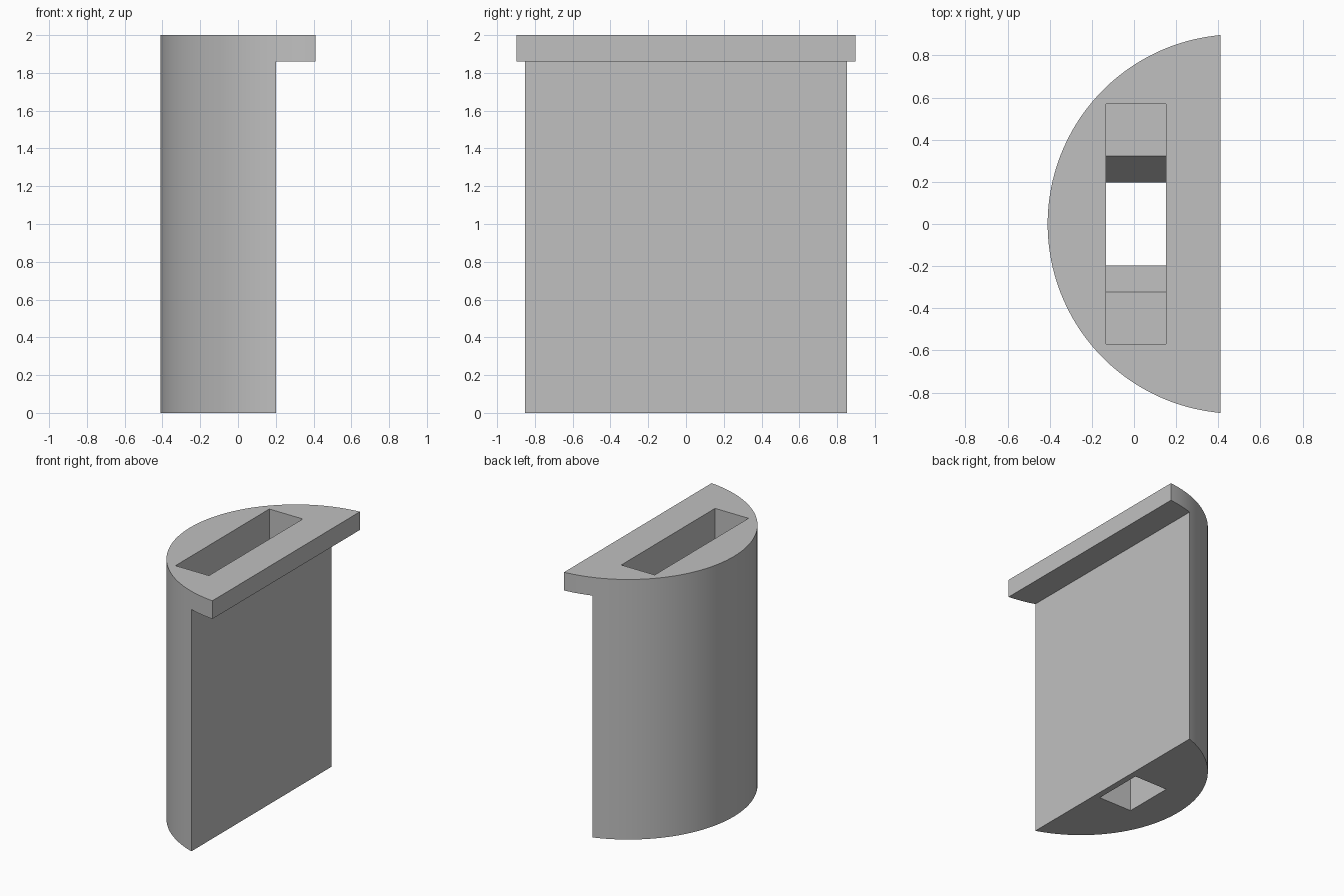
import bpy, bmesh
from math import asin, cos, sin
from mathutils import Vector

cube = bpy.data.objects.get("Cube")
if cube:
    bpy.data.objects.remove(cube, do_unlink=True)

HEIGHT, RADIUS, CENTRE_X = 2.0, 0.9, 0.49
FLAT_X, BODY_X, LIP_Z = 0.41, 0.2, 1.86
LEDGE_Z, SLOPE = 1.05, 0.2

grey = bpy.data.materials.new("light_grey")
grey.use_nodes = True
grey.diffuse_color = (0.53, 0.53, 0.53, 1)
grey.node_tree.nodes["Principled BSDF"].inputs["Base Color"].default_value = grey.diffuse_color


def prism(name, points, direction):
    """Extrude a closed outline along a direction into a solid object."""
    bm = bmesh.new()
    face = bm.faces.new([bm.verts.new(p) for p in points])
    moved = bmesh.ops.extrude_face_region(bm, geom=[face])["geom"]
    verts = [v for v in moved if isinstance(v, bmesh.types.BMVert)]
    bmesh.ops.translate(bm, verts=verts, vec=Vector(direction))
    bmesh.ops.recalc_face_normals(bm, faces=bm.faces)
    mesh = bpy.data.meshes.new(name)
    bm.to_mesh(mesh)
    bm.free()
    mesh.materials.append(grey)
    obj = bpy.data.objects.new(name, mesh)
    bpy.context.collection.objects.link(obj)
    return obj


def cut(target, cutter):
    """Subtract the cutter from the target, then remove the cutter."""
    cutter.hide_render = True
    mod = target.modifiers.new("cut", "BOOLEAN")
    mod.operation, mod.solver, mod.object = "DIFFERENCE", "EXACT", cutter
    bpy.context.view_layer.objects.active = target
    bpy.ops.object.modifier_apply(modifier=mod.name)
    bpy.data.objects.remove(cutter, do_unlink=True)


# Rounded body: a circular segment with its flat side facing +x
SEGMENTS = 64
half = asin(0.897 / RADIUS)
angles = [half * (2 * i / SEGMENTS - 1) for i in range(SEGMENTS + 1)]
arc = [(CENTRE_X - RADIUS * cos(a), RADIUS * sin(a), 0) for a in angles]
arc[0] = (FLAT_X, arc[0][1], 0)
arc[-1] = (FLAT_X, arc[-1][1], 0)
body = prism("slotted_half_round_body", arc, (0, 0, HEIGHT))

# Step under the top lip
step = [(BODY_X, -1, -1), (1, -1, -1), (1, -1, LIP_Z), (BODY_X, -1, LIP_Z)]
cut(body, prism("lip_step_cutter", step, (0, 2, 0)))

# Slot: wide pocket, ledges, sloped funnel, narrow hole through the bottom
side = [(0.57, HEIGHT + 1), (0.57, LEDGE_Z), (0.323, LEDGE_Z),
        (0.197, LEDGE_Z - SLOPE), (0.197, -1)]
outline = side + [(-y, z) for y, z in reversed(side)]
cut(body, prism("slot_cutter", [(-0.133, y, z) for y, z in outline], (0.285, 0, 0)))

# Smooth curve, sharp corners
bpy.ops.object.select_all(action="DESELECT")
body.select_set(True)
bpy.context.view_layer.objects.active = body
bpy.ops.object.shade_smooth_by_angle(angle=0.4)
